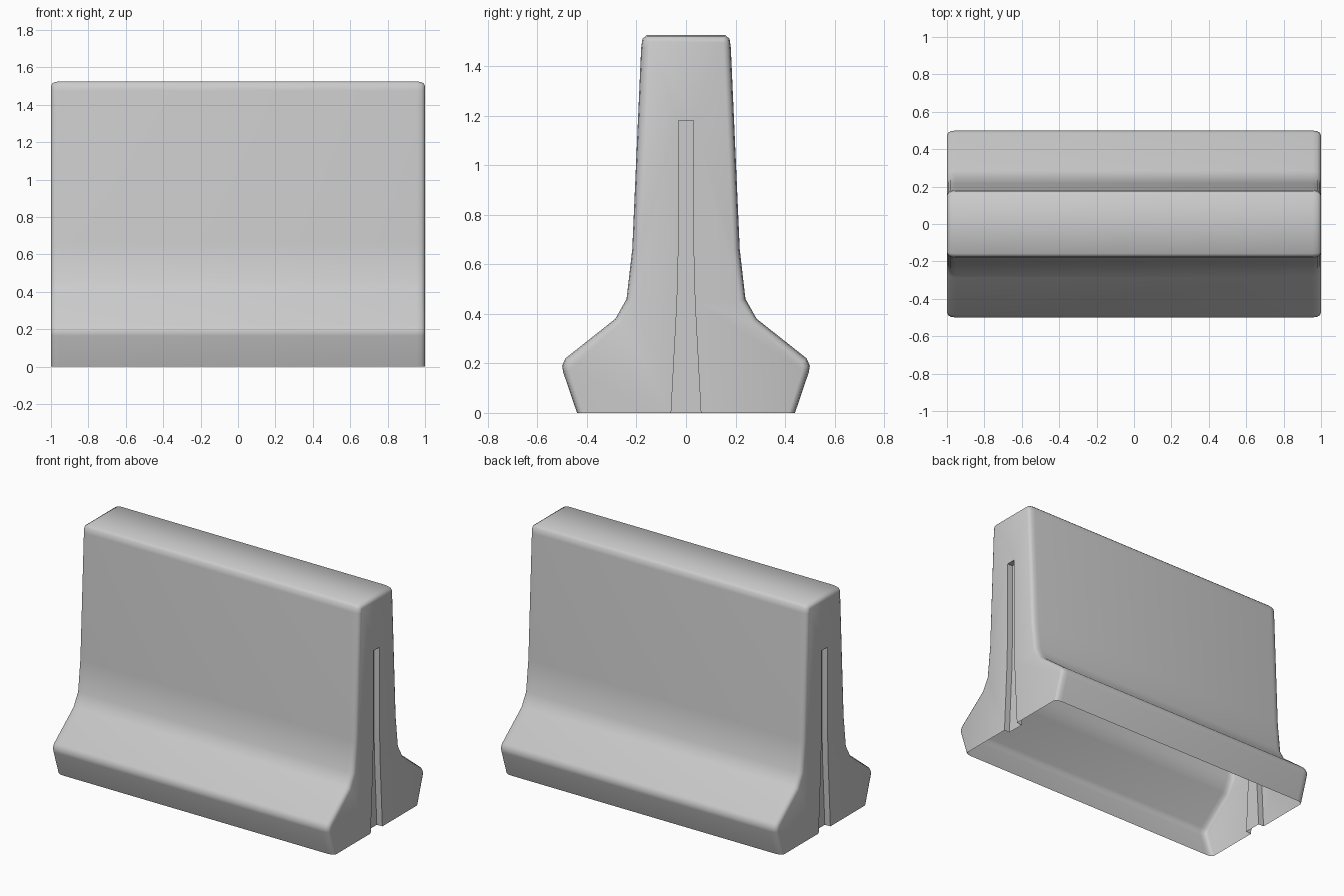
import bpy, bmesh
from mathutils import Vector

if "Cube" in bpy.data.objects:
    bpy.data.objects.remove(bpy.data.objects["Cube"])

# Half cross-section (y, z) from the ground up to the top; mirrored below
half = [(0.44, 0), (0.496, 0.165), (0.5, 0.19), (0.487, 0.22), (0.285, 0.38),
        (0.24, 0.46), (0.217, 0.66), (0.181, 1.475), (0.176, 1.51), (0.158, 1.525)]
profile = [Vector(p) for p in half] + [Vector((-y, z)) for y, z in reversed(half)]
slot = [(-0.06, 0), (-0.036, 0.45), (-0.03, 0.68), (-0.03, 1.18),
        (0.03, 1.18), (0.03, 0.68), (0.036, 0.45), (0.06, 0)]
SLOT_DEPTH = 0.04


def inset(points, d):
    """Move every profile edge inwards by d, keeping the feet on the ground."""
    out = []
    last = len(points) - 1
    for i, p in enumerate(points):
        a = (p - points[i - 1]) if i else (points[1] - p)
        b = (points[i + 1] - p) if i < last else a
        na = Vector((-a.y, a.x)).normalized()
        nb = Vector((-b.y, b.x)).normalized()
        q = p + (na + nb) * (d / (1 + na.dot(nb)))
        if i in (0, last):
            q.y = 0
        out.append(q)
    return out


bm = bmesh.new()


def ring(points, x):
    return [bm.verts.new((x, p[0], p[1])) for p in points]


def bridge(r1, r2):
    for i in range(len(r1) - 1):
        bm.faces.new((r1[i], r1[i + 1], r2[i + 1], r2[i]))


# Body shell with rounded ends, open underneath
ends = [(1.0, 0.026), (0.994, 0.012), (0.98, 0.004), (0.955, 0.0)]
stations = [(-x, d) for x, d in ends] + ends[::-1]
rings = [ring(inset(profile, d), x) for x, d in stations]
for r1, r2 in zip(rings, rings[1:]):
    bridge(r1, r2)

# End faces, each with a recessed connector slot running to the ground
for side, outer in ((-1, rings[0]), (1, rings[-1])):
    rim = ring(slot, side)
    back = ring(slot, side * (1 - SLOT_DEPTH))
    bm.faces.new(outer + rim)
    bridge(rim, back)
    bm.faces.new(back)

bmesh.ops.recalc_face_normals(bm, faces=bm.faces)
mesh = bpy.data.meshes.new("concrete_barrier")
bm.to_mesh(mesh)
bm.free()
barrier = bpy.data.objects.new("concrete_barrier", mesh)
bpy.context.collection.objects.link(barrier)
bpy.context.view_layer.objects.active = barrier
barrier.select_set(True)
bpy.ops.object.shade_smooth_by_angle(angle=0.75)
